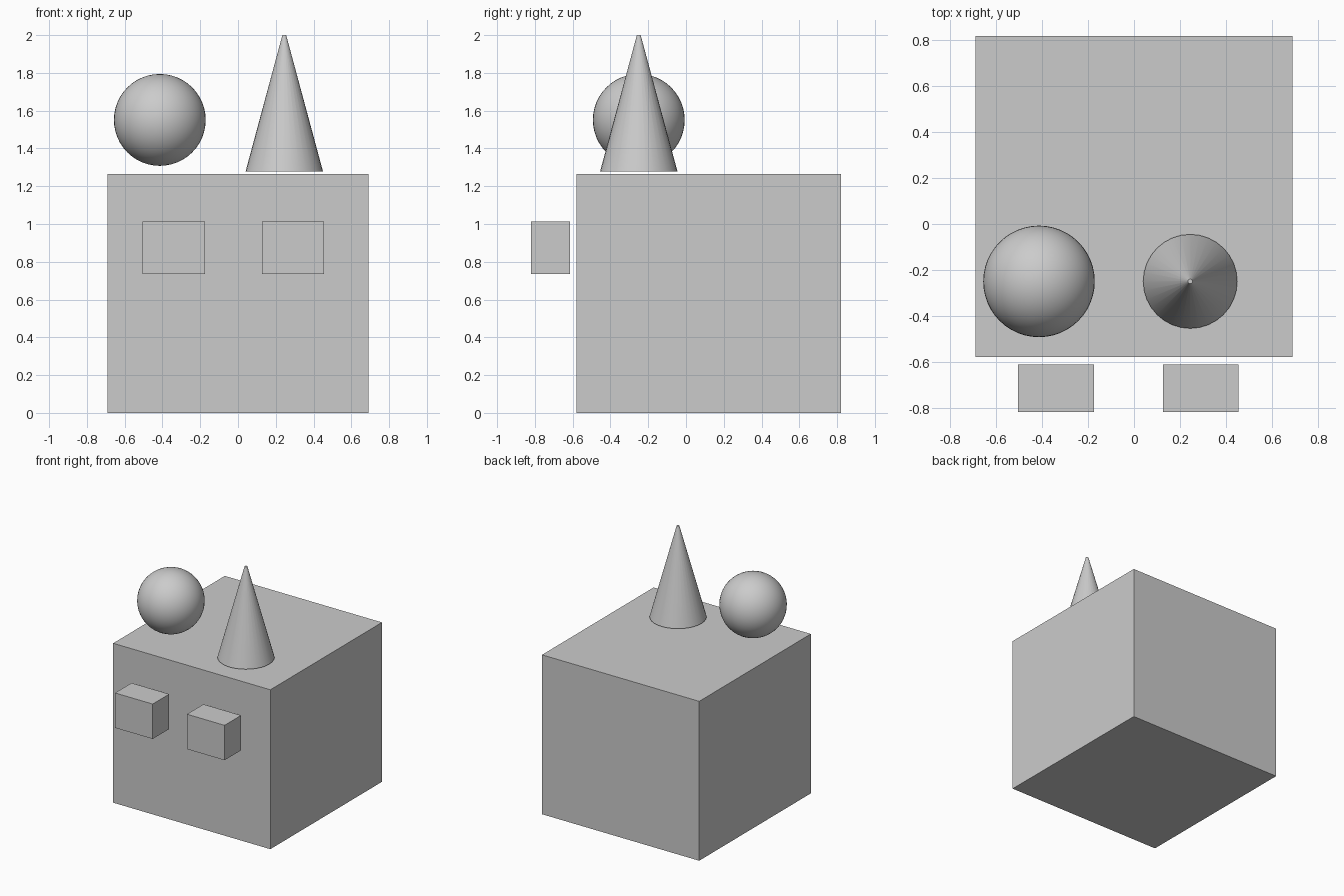
import bpy
import math

if "Cube" in bpy.data.objects:
    bpy.data.objects.remove(bpy.data.objects["Cube"])

grey = bpy.data.materials.new("light grey")
grey.diffuse_color = (0.6, 0.6, 0.6, 1)
grey.use_nodes = True
grey.node_tree.nodes["Principled BSDF"].inputs["Base Color"].default_value = grey.diffuse_color


def finish(name, smooth=False):
    ob = bpy.context.object
    ob.name = name
    ob.data.materials.append(grey)
    if smooth:
        bpy.ops.object.shade_smooth_by_angle(angle=math.radians(30))
    return ob


def box(name, low, high):
    centre = [(a + b) / 2 for a, b in zip(low, high)]
    bpy.ops.mesh.primitive_cube_add(size=1, location=centre)
    ob = finish(name)
    ob.scale = [b - a for a, b in zip(low, high)]


# Large body block
box("body_block", (-0.69, -0.58, 0), (0.69, 0.82, 1.265))

# Two small blocks floating in front of the body
for name, x in (("left_small_block", -0.34), ("right_small_block", 0.291)):
    box(name, (x - 0.165, -0.82, 0.735), (x + 0.165, -0.613, 1.012))

# Ball hovering over the top
bpy.ops.mesh.primitive_uv_sphere_add(segments=48, ring_count=24, radius=0.243,
                                     location=(-0.414, -0.25, 1.551))
finish("ball", True)

# Cone with a tiny flat tip
bpy.ops.mesh.primitive_cone_add(vertices=32, radius1=0.205, radius2=0.01, depth=0.722,
                                location=(0.245, -0.25, 1.639))
finish("cone", True)
